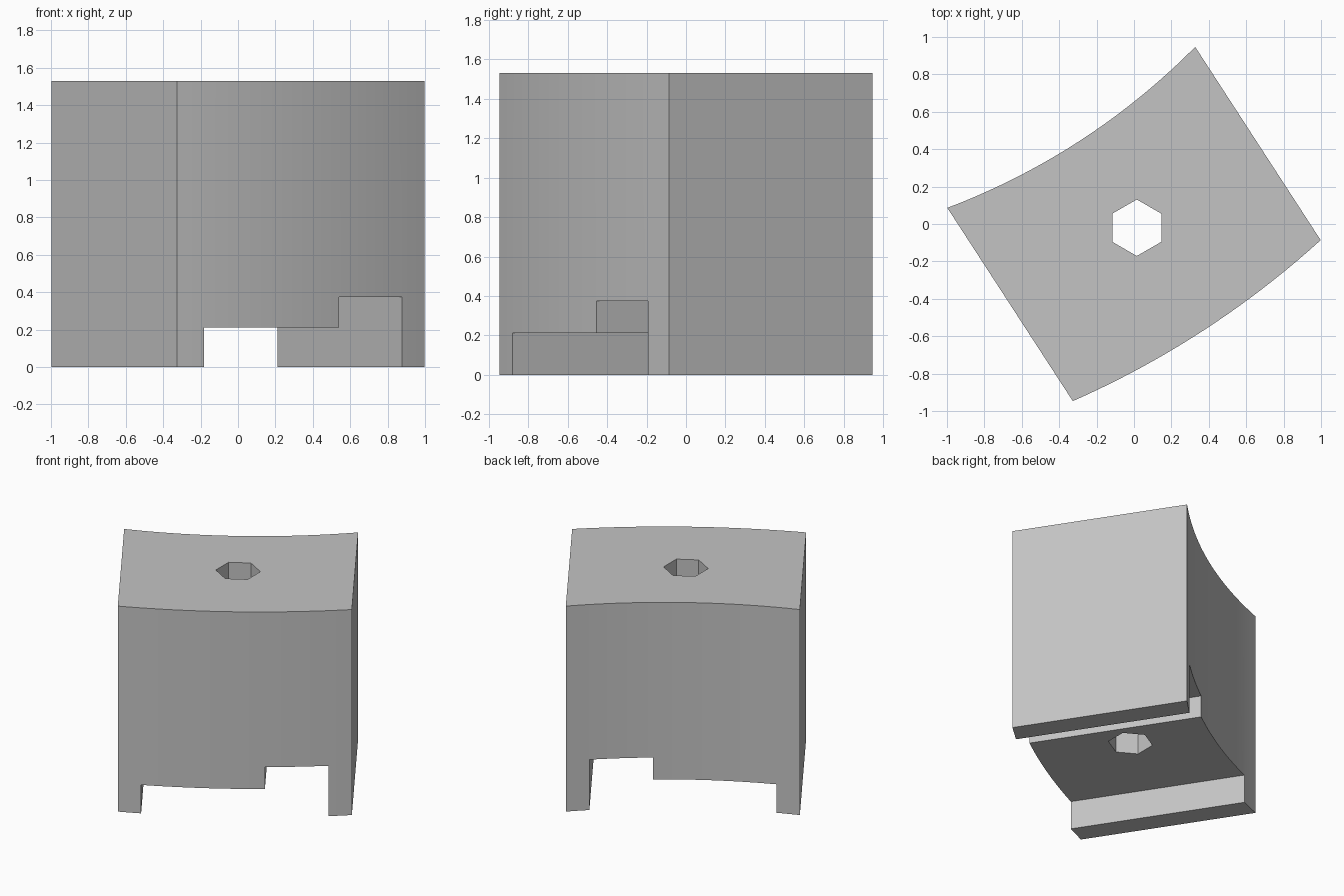
import bpy, bmesh, math
from mathutils import Matrix

if "Cube" in bpy.data.objects:
    bpy.data.objects.remove(bpy.data.objects["Cube"], do_unlink=True)

HEIGHT, HALF_W, HALF_D = 1.53, 0.79, 0.616
TURN = Matrix.Rotation(math.radians(33), 4, 'Z')

grey = bpy.data.materials.new("light_grey")
grey.use_nodes = True
grey.diffuse_color = (0.55, 0.55, 0.55, 1)
grey.node_tree.nodes["Principled BSDF"].inputs["Base Color"].default_value = grey.diffuse_color


def prism(name, points, direction):
    """Extrude a closed 3D outline along a direction."""
    bm = bmesh.new()
    face = bm.faces.new([bm.verts.new(p) for p in points])
    result = bmesh.ops.extrude_face_region(bm, geom=[face])
    moved = [v for v in result["geom"] if isinstance(v, bmesh.types.BMVert)]
    bmesh.ops.translate(bm, verts=moved, vec=direction)
    bmesh.ops.recalc_face_normals(bm, faces=bm.faces)
    mesh = bpy.data.meshes.new(name)
    bm.to_mesh(mesh)
    bm.free()
    mesh.materials.append(grey)
    obj = bpy.data.objects.new(name, mesh)
    bpy.context.collection.objects.link(obj)
    return obj


def arc(corner_y, radius, steps=20):
    """Arc across the block, bulging towards the front."""
    half = math.asin(HALF_W / radius)
    centre = corner_y + radius * math.cos(half)
    angles = [half * (2 * i / steps - 1) for i in range(steps + 1)]
    return [(radius * math.sin(a), centre - radius * math.cos(a), 0) for a in angles]


# Curved block: concentric front and back walls, flat parallel ends
front = arc(-HALF_D, 4.94)
back = arc(HALF_D, 3.71)
block = prism("curved_block", front + back[::-1], (0, 0, HEIGHT))
block.data.transform(TURN)

# Stepped channel through the underside
low, high, side, step = 0.212, 0.375, 0.632, 0.205
profile = [(-side, -0.1), (side, -0.1), (side, high), (step, high), (step, low), (-side, low)]
channel = prism("channel_cutter", [(x, -1.2, z) for x, z in profile], (0, 2.4, 0))
channel.data.transform(TURN)

# Vertical hexagonal hole
hexagon = [(0.015 + 0.151 * math.cos(a), -0.02 + 0.151 * math.sin(a), -0.2)
           for a in (math.radians(30 + 60 * i) for i in range(6))]
hole = prism("hole_cutter", hexagon, (0, 0, 2))

bpy.ops.object.select_all(action='DESELECT')
bpy.context.view_layer.objects.active = block
block.select_set(True)
for cutter in (channel, hole):
    cutter.hide_render = True
    cut = block.modifiers.new(cutter.name, 'BOOLEAN')
    cut.operation = 'DIFFERENCE'
    cut.solver = 'EXACT'
    cut.object = cutter
    bpy.ops.object.modifier_apply(modifier=cut.name)
    bpy.data.objects.remove(cutter, do_unlink=True)

bpy.ops.object.shade_smooth_by_angle(angle=math.radians(30))
